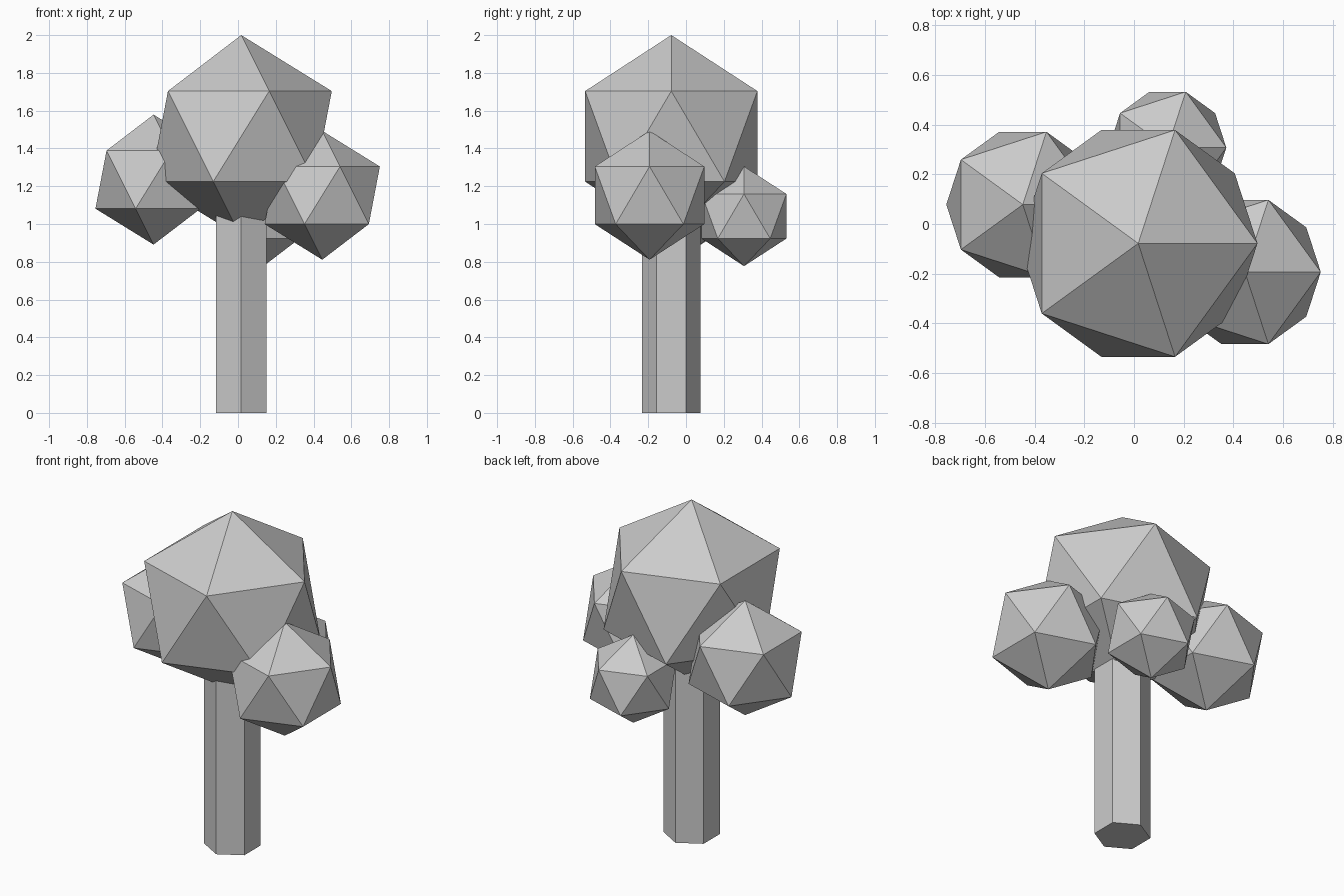
import bpy

if "Cube" in bpy.data.objects:
    bpy.data.objects.remove(bpy.data.objects["Cube"])

grey = bpy.data.materials.new("plain_grey")
grey.diffuse_color = (0.6, 0.6, 0.6, 1.0)
grey.use_nodes = True
grey.node_tree.nodes["Principled BSDF"].inputs["Base Color"].default_value = grey.diffuse_color


def finish(name):
    obj = bpy.context.object
    obj.name = name
    obj.data.materials.append(grey)
    bpy.ops.object.shade_flat()
    return obj


# Faceted foliage clumps: name, centre, radius
clumps = [
    ("crown_foliage", (0.017, -0.078, 1.464), 0.536),
    ("right_foliage", (0.446, -0.193, 1.152), 0.341),
    ("left_foliage", (-0.447, 0.078, 1.235), 0.344),
    ("back_foliage", (0.135, 0.307, 1.041), 0.264),
]
for name, centre, radius in clumps:
    bpy.ops.mesh.primitive_ico_sphere_add(subdivisions=1, radius=radius, location=centre)
    finish(name)

# Six-sided trunk, corner towards the front, top buried in the crown
TRUNK_HEIGHT = 1.2
bpy.ops.mesh.primitive_cylinder_add(vertices=6, radius=0.154, depth=TRUNK_HEIGHT,
                                    location=(0.017, -0.078, TRUNK_HEIGHT / 2))
finish("trunk")
